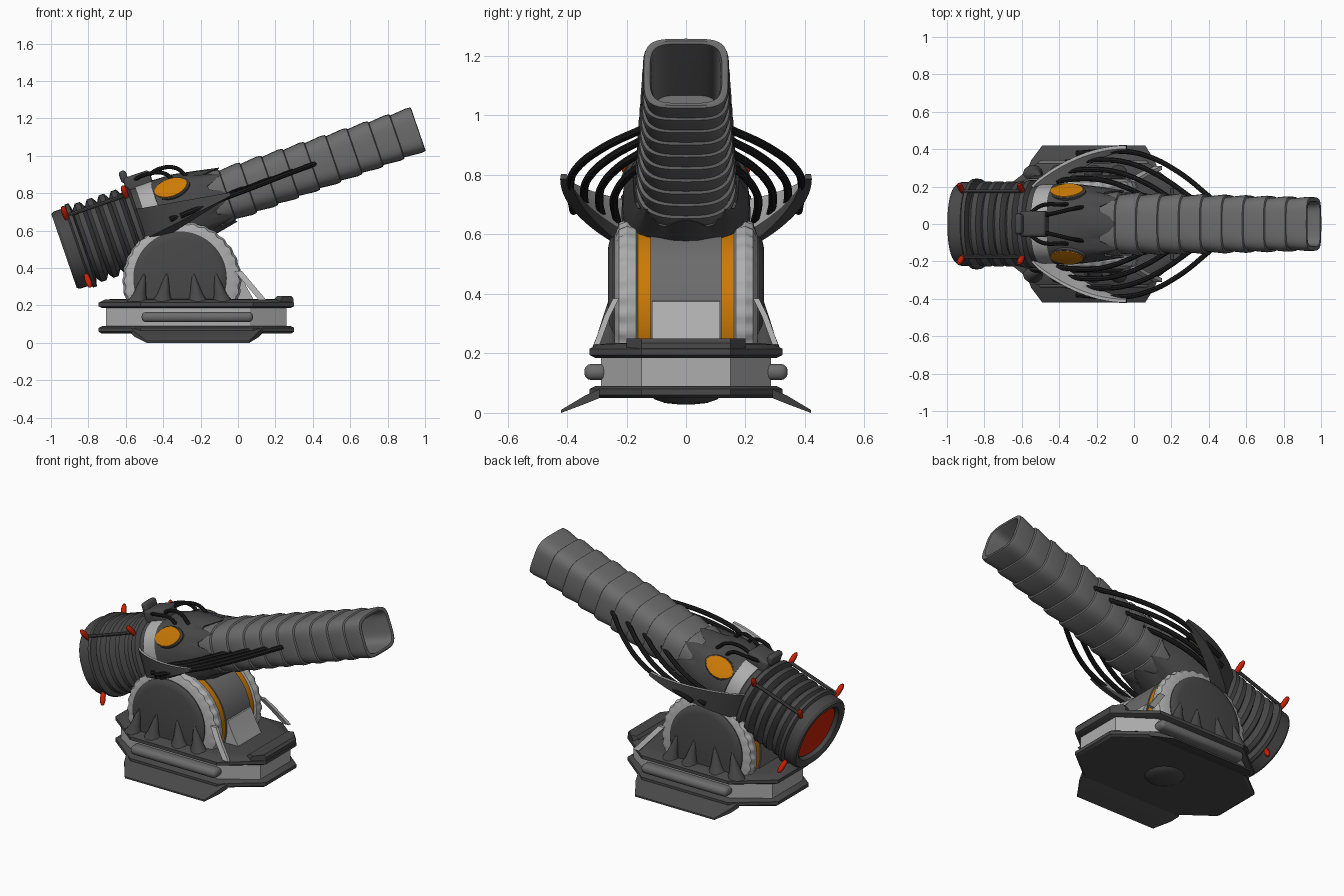
import bpy, bmesh, math
from mathutils import Vector

if "Cube" in bpy.data.objects:
    bpy.data.objects.remove(bpy.data.objects["Cube"])


def material(name, col):
    m = bpy.data.materials.new(name)
    m.diffuse_color = (*col, 1)
    m.use_nodes = True
    m.node_tree.nodes["Principled BSDF"].inputs["Base Color"].default_value = m.diffuse_color
    return m


DARK = material("dark grey", (0.065, 0.065, 0.065))
MID = material("gunmetal grey", (0.15, 0.15, 0.15))
LIGHT = material("light grey", (0.42, 0.42, 0.42))
BLACK = material("cable black", (0.012, 0.012, 0.012))
ORANGE = material("orange", (0.6, 0.195, 0.002))
RED = material("red", (0.6, 0.015, 0.002))

TILT = math.radians(19)
C, S = math.cos(TILT), math.sin(TILT)


def gun(u, y, w):
    """Point in the tilted gun frame: u along the axis, w upward."""
    return Vector((-0.93 + u * C - w * S, y, 0.49 + u * S + w * C))


def loft(name, rings, mats, caps=True, rule=None):
    """Skin closed rings of equal length; rule(side) picks a material slot."""
    bm = bmesh.new()
    vs = [[bm.verts.new(p) for p in r] for r in rings]
    n = len(rings[0])
    for a, b in zip(vs, vs[1:]):
        for i in range(n):
            j = (i + 1) % n
            f = bm.faces.new((a[i], a[j], b[j], b[i]))
            if rule:
                f.material_index = rule(i)
    if caps:
        bm.faces.new(vs[0])
        bm.faces.new(vs[-1])
    bmesh.ops.recalc_face_normals(bm, faces=bm.faces)
    me = bpy.data.meshes.new(name)
    bm.to_mesh(me)
    bm.free()
    for m in mats:
        me.materials.append(m)
    ob = bpy.data.objects.new(name, me)
    bpy.context.collection.objects.link(ob)
    return ob


def sup(t, e):
    """Unit superellipse point."""
    c, s = math.cos(t), math.sin(t)
    return (math.copysign(abs(c) ** (2 / e), c), math.copysign(abs(s) ** (2 / e), s))


def gun_ring(u, hy, hw, e=2.5, n=40, spike=0.0):
    pts = []
    for i in range(n):
        t = math.tau * i / n
        a, b = sup(t, e)
        pts.append(gun(u + spike * abs(math.cos(4 * t)) ** 2, hy * a, hw * b))
    return pts


def rounded_box(name, lo, hi, mat, bevel, tilted=False):
    """Box with bevelled edges, in world or gun coordinates."""
    P = gun if tilted else (lambda x, y, z: Vector((x, y, z)))
    sq = [(lo[0], lo[1]), (hi[0], lo[1]), (hi[0], hi[1]), (lo[0], hi[1])]
    ob = loft(name, [[P(x, y, z) for x, y in sq] for z in (lo[2], hi[2])], [mat])
    mod = ob.modifiers.new("bevel", 'BEVEL')
    mod.width, mod.segments = bevel, 3
    return ob


def tube(name, pts, r, mat):
    """Smooth cable through points."""
    cu = bpy.data.curves.new(name, 'CURVE')
    cu.dimensions = '3D'
    cu.bevel_depth, cu.bevel_resolution, cu.use_fill_caps = r, 2, True
    cu.resolution_u = 6
    sp = cu.splines.new('BEZIER')
    sp.bezier_points.add(len(pts) - 1)
    for b, p in zip(sp.bezier_points, pts):
        b.co = p
        b.handle_left_type = b.handle_right_type = 'AUTO'
    cu.materials.append(mat)
    bpy.context.collection.objects.link(bpy.data.objects.new(name, cu))


# Stepped hollow barrel
N, U0, U1 = 10, 0.80, 2.0
rings = []
for i in range(N):
    a, b = i / N, (i + 1) / N
    for t, k in ((a + 0.004, 0.96), (b - 0.02, 1.04), (b, 1.02)):
        rings.append(gun_ring(U0 + (U1 - U0) * t, (0.168 - 0.029 * t) * k, (0.144 - 0.023 * t) * k, 2.8 + 1.4 * t))
for u, k in ((2.003, 0.95), (2.0, 0.87), (1.97, 0.83), (1.5, 0.78)):
    rings.append(gun_ring(u, 0.139 * k, 0.121 * k, 4.2))
loft("barrel", rings, [MID])

# Rear bellows with flanges
prof = [(0.06, 0.16), (0.01, 0.175), (0.0, 0.19), (0.0, 0.215), (0.015, 0.225),
        (0.075, 0.225), (0.085, 0.242), (0.105, 0.242), (0.115, 0.2)]
for i in range(4):
    c = 0.15 + 0.068 * i
    prof += [(c - 0.025, 0.212), (c - 0.014, 0.228), (c + 0.014, 0.228), (c + 0.025, 0.212), (c + 0.034, 0.195)]
prof += [(0.395, 0.21), (0.4, 0.235), (0.425, 0.235), (0.44, 0.21), (0.5, 0.205)]
loft("rear_bellows", [gun_ring(u, r, r * 0.97, 2.3) for u, r in prof], [DARK])
loft("rear_disc", [gun_ring(u, 0.162, 0.157, 2.3) for u in (0.03, 0.05)], [RED])

# Housing with jagged front edge, and pale collar behind it
loft("collar", [gun_ring(u, 0.212, 0.206) for u in (0.47, 0.56)], [LIGHT])
loft("housing", [gun_ring(0.55, 0.2, 0.195), gun_ring(0.555, 0.217, 0.205), gun_ring(0.68, 0.212, 0.2),
                 gun_ring(0.77, 0.198, 0.178, 2.5, 40, 0.03), gun_ring(0.83, 0.178, 0.152, 2.5, 40, 0.10),
                 gun_ring(0.82, 0.15, 0.13, 2.5, 40, 0.08)], [DARK])
rounded_box("top_bracket", (0.42, -0.07, 0.17), (0.57, 0.07, 0.265), DARK, 0.02, True)
rounded_box("bracket_lip", (0.41, -0.055, 0.24), (0.45, 0.055, 0.305), DARK, 0.015, True)
rounded_box("belly_mount", (0.48, -0.12, -0.23), (0.74, 0.12, -0.1), DARK, 0.03, True)

for s in (-1, 1):
    tag = "left" if s > 0 else "right"

    # Pointed oval eye plate following the upper flank
    nrm = Vector((0, s * 0.8, 0.6))
    tan = Vector((0, s * 0.6, -0.8))

    def eye(k, off):
        out = []
        for i in range(32):
            t = math.tau * i / 32
            sn = math.sin(t)
            p = nrm * (0.22 + off) + tan * (0.06 * k * sn * abs(sn) ** 0.25)
            out.append(gun(0.65 + 0.095 * k * math.cos(t), p.y, p.z))
        return out
    loft("eye_rim_" + tag, [eye(1.12, -0.05), eye(1.1, 0.0), eye(1.02, 0.004)], [DARK])
    loft("eye_" + tag, [eye(1, 0.002), eye(0.97, 0.008), eye(0.6, 0.01)], [ORANGE])

    # Sweeping side wing, pale on the inside
    wing = []
    for i in range(15):
        t = i / 14
        u, k = 0.43 + 0.51 * t, 1 - t
        y = 0.2 + 0.22 * math.sin(t * math.pi / 2) ** 0.8
        wing.append([gun(u, s * y, 0.08 * k + 0.008), gun(u, s * (y - 0.018), 0.08 * k + 0.008),
                     gun(u, s * (y - 0.025 - 0.08 * k), -0.07 * k - 0.005),
                     gun(u, s * (y - 0.03 - 0.06 * k), -0.12 * k - 0.012),
                     gun(u, s * (y + 0.003), -0.07 * k - 0.01)])
    loft("wing_" + tag, wing, [DARK, LIGHT], rule=lambda i: 1 if i in (0, 1) else 0)

    # Long side cables: straight out of the wing, then arching in to the barrel
    for y0, start, end in ((0.39, 0.65, 1.42), (0.343, 0.59, 1.31), (0.292, 0.56, 1.19), (0.243, 0.54, 1.06)):
        d, e = end - start, y0 - 0.14
        tube("side_cable_" + tag, [gun(start, s * (y0 - 0.012), -0.025),
                                   gun(start + d * 0.3, s * y0, -0.012),
                                   gun(start + d * 0.5, s * (y0 - e * 0.08), -0.008),
                                   gun(start + d * 0.76, s * (y0 - e * 0.45), 0.0),
                                   gun(end, s * 0.14, 0.005)], 0.014, BLACK)

    # Short top cables
    tube("top_cable_" + tag, [gun(0.55, s * 0.045, 0.235), gun(0.63, s * 0.06, 0.25),
                              gun(0.71, s * 0.08, 0.225), gun(0.75, s * 0.09, 0.165)], 0.011, BLACK)
    tube("top_cable_outer_" + tag, [gun(0.48, s * 0.06, 0.24), gun(0.55, s * 0.1, 0.245),
                                    gun(0.64, s * 0.105, 0.22), gun(0.68, s * 0.105, 0.16)], 0.011, BLACK)

    # Red pins and the rod linking them
    for u, up in ((0.07, 1), (0.07, -1), (0.41, 1)):
        q = [(-0.045, 0.003), (-0.04, 0.011), (-0.015, 0.016), (0.015, 0.016), (0.035, 0.011), (0.042, 0.003)]
        pin = []
        for h, r in q:
            pin.append([gun(u + r * math.cos(a), s * (0.193 + h * 0.55 + r * math.sin(a) * 0.75),
                            up * (0.193 + h * 0.85 - r * math.sin(a) * 0.6))
                        for a in (math.tau * j / 12 for j in range(12))])
        loft("pin_" + tag, pin, [RED])
    tube("pin_rod_" + tag, [gun(0.07, s * 0.175, 0.175), gun(0.41, s * 0.175, 0.175)], 0.01, DARK)


# Pivot drum: stacked discs across y, cut off inside the base
def drum_ring(y, r, amp=0.0, cz=0.33, cx=-0.3, n=160):
    return [Vector((cx + (r + amp * math.cos(32 * t)) * math.cos(t), y,
                    max(0.12, cz + (r + amp * math.cos(32 * t)) * math.sin(t))))
            for t in (math.tau * i / n for i in range(n))]


loft("drum_core", [drum_ring(y, 0.305) for y in (-0.12, 0.12)], [MID])
loft("drum_orange_band", [drum_ring(y, 0.298) for y in (-0.165, 0.165)], [ORANGE])
for s in (-1, 1):
    loft("ridged_rim", [drum_ring(s * 0.162, 0.298), drum_ring(s * 0.168, 0.31, 0.001),
                        drum_ring(s * 0.2, 0.316, 0.003), drum_ring(s * 0.225, 0.305, 0.005),
                        drum_ring(s * 0.24, 0.27)], [LIGHT])
    loft("drum_cover", [drum_ring(s * y, r, 0, 0.345, -0.31) for y, r in
                        ((0.23, 0.25), (0.245, 0.25), (0.256, 0.238), (0.262, 0.21))], [DARK])
    # Rounded fins rising from the deck against the cover
    for x, lean in ((-0.53, 0.03), (-0.4, 0.02), (-0.22, -0.02), (-0.09, -0.03)):
        loft("cover_fin", [[Vector((x + lean * f + wd * math.cos(a), s * (yc + dp * math.sin(a)), z))
                            for a in (math.tau * j / 12 for j in range(12))]
                           for z, f, wd, yc, dp in ((0.22, -0.3, 0.055, 0.27, 0.045),
                                                    (0.26, 0.1, 0.034, 0.265, 0.034),
                                                    (0.32, 0.6, 0.02, 0.258, 0.022),
                                                    (0.375, 1, 0.006, 0.25, 0.012))], [DARK])
    # Slanted support strut
    loft("front_strut", [[Vector((x + a, s * (y + b), z)) for a, b in
                          ((-0.02, -0.01), (0.02, -0.01), (0.02, 0.01), (-0.02, 0.01))]
                         for x, y, z in ((0.0, 0.235, 0.385), (0.05, 0.265, 0.325), (0.13, 0.3, 0.23))], [LIGHT])
# Pale ramp in front of the drum
loft("drum_ramp", [[Vector((-0.3 + x, y, z)) for x, z in
                    ((0.2, 0.22), (0.39, 0.22), (0.345, 0.3), (0.31, 0.375), (0.2, 0.385))]
                   for y in (-0.115, 0.115)], [LIGHT])


# Eight-sided base
def octa(z, g):
    half = [(-0.745 + g, 0.15), (-0.52 + g * 0.4, 0.325 - g), (0.08 - g * 0.4, 0.325 - g), (0.3 - g, 0.15)]
    return [Vector((x, -y, z)) for x, y in half] + [Vector((x, y, z)) for x, y in reversed(half)]


loft("base_body", [octa(0.07, 0.04), octa(0.21, 0.04)], [LIGHT])
loft("base_bottom_plate", [octa(0.05, 0.015), octa(0.06, 0), octa(0.08, 0), octa(0.09, 0.02)], [DARK])
loft("base_top_plate", [octa(0.185, 0.02), octa(0.195, 0), octa(0.215, 0), octa(0.23, 0.03), octa(0.235, 0.08)], [DARK])
# Raised front lip following the plate edge
loft("front_lip", [[Vector(p) for p in ((x1, -0.15, z), (x1, 0.15, z), (x0 + 0.035, 0.2, z), (x0, 0.19, z),
                                        (x0, -0.19, z), (x0 + 0.035, -0.2, z))]
                   for x0, x1, z in ((0.19, 0.298, 0.2), (0.195, 0.298, 0.235), (0.21, 0.285, 0.25))], [DARK])
loft("bottom_dome", [[Vector((-0.22 + r * math.cos(t), r * math.sin(t), z))
                      for t in (math.tau * i / 32 for i in range(32))]
                     for z, r in ((0.06, 0.12), (0.045, 0.105), (0.033, 0.07), (0.028, 0.02))], [DARK])
for s in (-1, 1):
    rounded_box("side_rail", (-0.515, min(s * 0.26, s * 0.342), 0.11),
                (0.08, max(s * 0.26, s * 0.342), 0.165), MID, 0.024)
    # Outward sloping foot flap
    loft("foot_flap", [[Vector((x0, s * y, z)), Vector((x1, s * y, z)), Vector((x1, s * y, z + h)),
                        Vector((x0, s * y, z + h))] for x0, x1, y, z, h in
                       ((-0.57, 0.13, 0.29, 0.05, 0.03), (-0.55, 0.11, 0.34, 0.03, 0.028),
                        (-0.49, 0.06, 0.42, 0.0, 0.01))], [DARK])

# Curves to meshes, smooth shading with crisp edges
bpy.ops.object.select_all(action='SELECT')
bpy.context.view_layer.objects.active = next(o for o in bpy.data.objects if o.type == 'CURVE')
bpy.ops.object.convert(target='MESH')
bpy.ops.object.select_all(action='SELECT')
bpy.ops.object.shade_smooth_by_angle(angle=math.radians(32))
